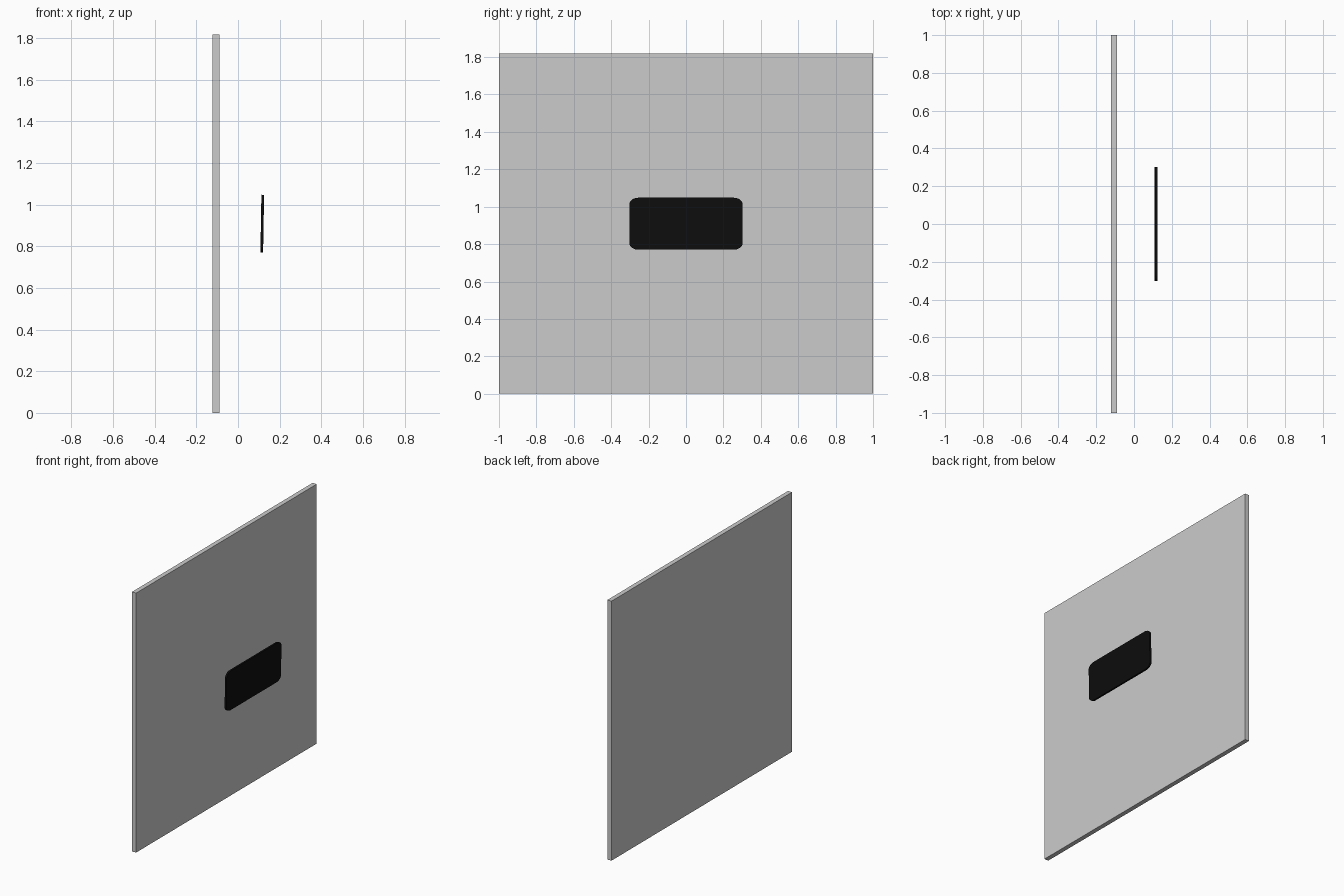
import bpy, bmesh, math

if "Cube" in bpy.data.objects:
    bpy.data.objects.remove(bpy.data.objects["Cube"])


def new_object(name, bm):
    mesh = bpy.data.meshes.new(name)
    bmesh.ops.recalc_face_normals(bm, faces=bm.faces)
    bm.to_mesh(mesh)
    bm.free()
    obj = bpy.data.objects.new(name, mesh)
    bpy.context.collection.objects.link(obj)
    return obj


# Large upright wall panel
bm = bmesh.new()
bmesh.ops.create_cube(bm, size=1)
bmesh.ops.scale(bm, vec=(0.032, 2.0, 1.818), verts=bm.verts)
bmesh.ops.translate(bm, vec=(-0.106, 0, 0.909), verts=bm.verts)
new_object("wall_panel", bm)

# Thin rounded plate in front of the panel, leaning very slightly
HALF_W, HALF_H, THICK = 0.303, 0.139, 0.013
RY, RZ, STEPS = 0.05, 0.035, 8
bm = bmesh.new()
outline = []
for corner, (sy, sz) in enumerate([(1, 1), (-1, 1), (-1, -1), (1, -1)]):
    for i in range(STEPS + 1):
        a = math.pi / 2 * (corner + i / STEPS)
        y = sy * (HALF_W - RY) + RY * math.cos(a)
        z = sz * (HALF_H - RZ) + RZ * math.sin(a)
        outline.append(bm.verts.new((-THICK / 2, y, z)))
face = bm.faces.new(outline)
ext = bmesh.ops.extrude_face_region(bm, geom=[face])
top = [v for v in ext["geom"] if isinstance(v, bmesh.types.BMVert)]
bmesh.ops.translate(bm, vec=(THICK, 0, 0), verts=top)
plate = new_object("rounded_plate", bm)
plate.location = (0.1165, 0, 0.909)
plate.rotation_euler = (0, math.radians(1), 0)

black = bpy.data.materials.new("black")
black.diffuse_color = (0.004, 0.004, 0.004, 1)
black.use_nodes = True
black.node_tree.nodes["Principled BSDF"].inputs["Base Color"].default_value = black.diffuse_color
plate.data.materials.append(black)

# Smooth rounded rim with crisp front and back edges
bpy.context.view_layer.objects.active = plate
plate.select_set(True)
bpy.ops.object.shade_smooth_by_angle(angle=math.radians(30))
